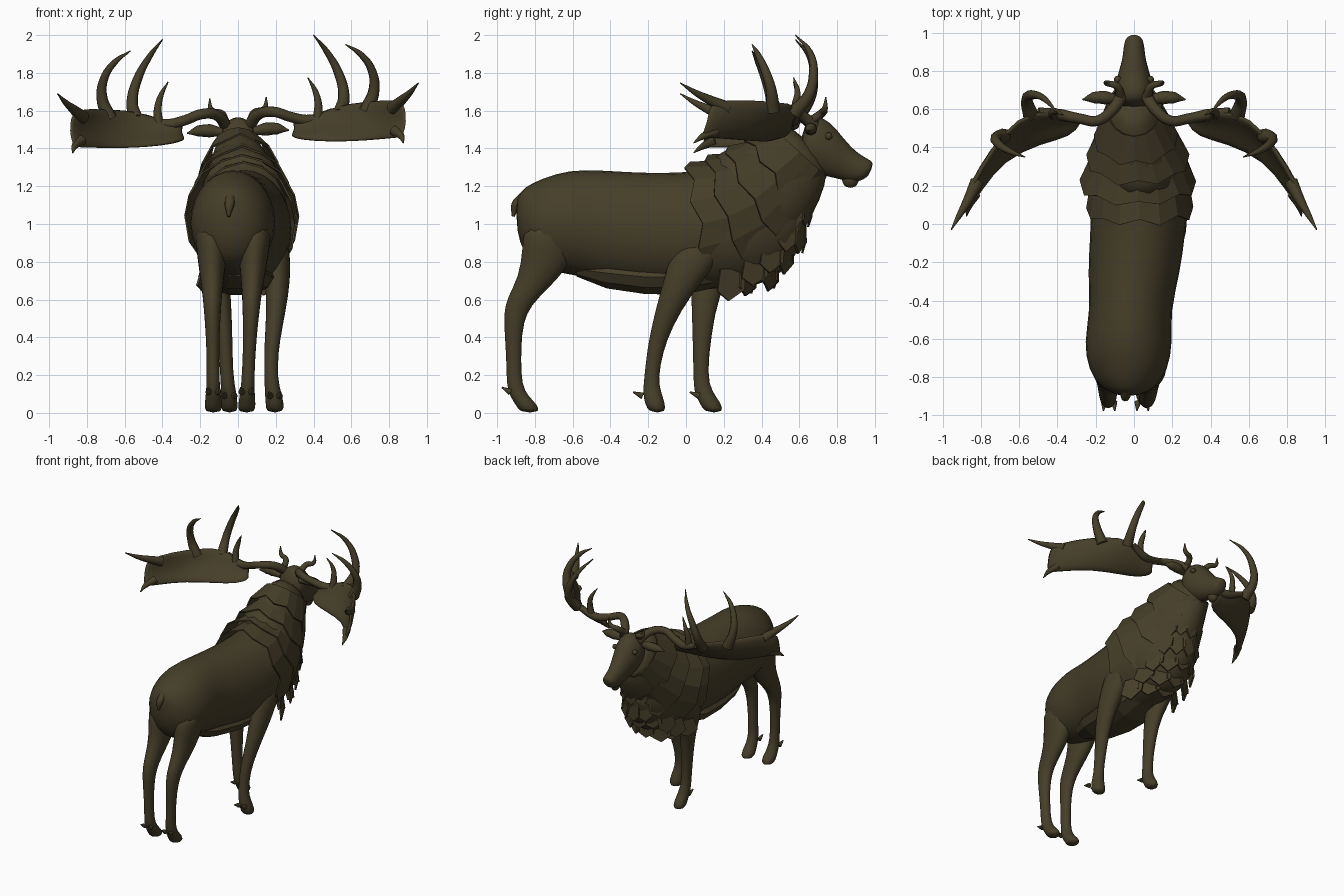
import bpy, bmesh, math, random
from mathutils import Vector

random.seed(4)
hide = bpy.data.materials.new("dark_olive_brown")
hide.diffuse_color = (0.060, 0.048, 0.022, 1)


def finish(name, bm, smooth=True, subsurf=0, thick=0):
    bmesh.ops.recalc_face_normals(bm, faces=bm.faces[:])
    me = bpy.data.meshes.new(name)
    bm.to_mesh(me)
    bm.free()
    ob = bpy.data.objects.new(name, me)
    bpy.context.collection.objects.link(ob)
    me.materials.append(hide)
    for p in me.polygons:
        p.use_smooth = smooth
    if thick:
        m = ob.modifiers.new("thickness", 'SOLIDIFY')
        m.thickness, m.offset = thick, 0
    if subsurf:
        m = ob.modifiers.new("smooth", 'SUBSURF')
        m.levels = m.render_levels = subsurf
    return ob


def add_ring(bm, sec, n, jag=0):
    """Ellipse: x, y, z, half width, half height, tilt of its height axis toward +y."""
    x, y, z, rx, rv, tilt = sec
    t = math.radians(tilt)
    v = Vector((0, math.sin(t), math.cos(t)))
    back = Vector((0, -math.cos(t), math.sin(t)))
    out = []
    for i in range(n):
        a = 2 * math.pi * i / n
        p = Vector((x + rx * math.cos(a), y, z)) + v * rv * math.sin(a)
        if jag:
            p += back * (jag * (1 if i % 2 else -0.4) + random.uniform(-jag, jag) * 0.4)
        out.append(bm.verts.new(p))
    return out


def loft(name, secs, n=14, cap=True, smooth=True, subsurf=1, jag=0, thick=0):
    bm = bmesh.new()
    rings = [add_ring(bm, s, n, jag if k == len(secs) - 1 else 0) for k, s in enumerate(secs)]
    for a, b in zip(rings, rings[1:]):
        for i in range(n):
            j = (i + 1) % n
            bm.faces.new((a[i], a[j], b[j], b[i]))
    if cap:
        bm.faces.new(rings[0])
        bm.faces.new(rings[-1])
    return finish(name, bm, smooth, subsurf, thick)


def tube(name, pts):
    """Tapered round strand through points (x, y, z, radius)."""
    cu = bpy.data.curves.new(name, 'CURVE')
    cu.dimensions, cu.bevel_depth, cu.bevel_resolution = '3D', 1.0, 2
    cu.resolution_u, cu.use_fill_caps = 6, True
    sp = cu.splines.new('BEZIER')
    sp.bezier_points.add(len(pts) - 1)
    for b, p in zip(sp.bezier_points, pts):
        b.co, b.radius = p[:3], p[3]
        b.handle_left_type = b.handle_right_type = 'AUTO'
    cu.materials.append(hide)
    ob = bpy.data.objects.new(name, cu)
    bpy.context.collection.objects.link(ob)
    bpy.ops.object.select_all(action='DESELECT')
    ob.select_set(True)
    bpy.context.view_layer.objects.active = ob
    bpy.ops.object.convert(target='MESH')


# body, neck and head
loft("torso", [(-.03, -.90, 1.06, .05, .08, 0), (-.03, -.86, 1.01, .15, .19, 0),
               (-.03, -.76, 1.0, .215, .25, 0), (-.03, -.62, 1.01, .24, .285, 0),
               (-.02, -.46, .995, .215, .30, 0), (0, -.25, .965, .25, .315, 0),
               (.02, -.05, .96, .255, .32, 0), (.03, .12, .97, .265, .325, 0),
               (.03, .30, .98, .26, .325, 0), (.02, .45, .98, .215, .30, 0),
               (.02, .57, 1.02, .15, .22, 0), (.02, .65, 1.08, .08, .12, 0)])
loft("neck", [(.03, .20, 1.07, .26, .31, -20), (.03, .38, 1.13, .235, .32, -35),
              (.02, .50, 1.24, .19, .27, -42), (0, .59, 1.35, .14, .21, -48),
              (0, .66, 1.43, .10, .15, -40)])
loft("head", [(0, .61, 1.46, .08, .10, 10), (0, .66, 1.44, .105, .14, 14),
              (0, .715, 1.41, .105, .15, 18), (0, .80, 1.345, .08, .108, 25),
              (0, .86, 1.31, .062, .085, 27), (0, .915, 1.285, .057, .078, 25),
              (0, .96, 1.285, .05, .055, 20), (0, .982, 1.29, .03, .035, 20)])
loft("chin_beard", [(0, .87, 1.27, .04, .055, 90), (0, .87, 1.22, .038, .05, 90),
                    (0, .87, 1.19, .015, .025, 90)], n=8)
tube("tail", [(-.04, -.86, 1.14, .03), (-.045, -.90, 1.10, .026), (-.05, -.915, 1.04, .008)])

# hind legs: foot x, top x
for name, foot, top in (("left", -.13, -.14), ("right", .045, .09)):
    prof = [(-.72, 1.02, .10, .15), (-.72, .86, .085, .15), (-.775, .72, .066, .115),
            (-.865, .61, .052, .085), (-.905, .53, .046, .062), (-.915, .42, .038, .047),
            (-.912, .28, .034, .04), (-.91, .15, .036, .042), (-.885, .09, .042, .05),
            (-.845, .045, .048, .06), (-.825, 0, .046, .055)]
    loft("hind_leg_" + name, [(foot + (top - foot) * z, y, z, rx, ry, 90)
                              for y, z, rx, ry in prof], n=12)
    for s in (-1, 1):
        tube("hind_dewclaw", [(foot + s * .025, -.93, .11, .018), (foot + s * .03, -.975, .135, .004)])

# front legs, mid stride
front = {
    "right": [(.19, .10, .95, .08, .16), (.205, .03, .78, .08, .13), (.21, -.06, .62, .06, .085),
              (.19, -.13, .45, .046, .056), (.175, -.165, .32, .039, .044),
              (.175, -.185, .18, .036, .038), (.185, -.18, .11, .045, .05),
              (.195, -.165, .05, .05, .056), (.195, -.15, 0, .048, .045)],
    "left": [(-.14, .20, .95, .08, .16), (-.13, .14, .78, .08, .12), (-.09, .10, .62, .055, .075),
             (-.07, .085, .42, .042, .052), (-.06, .075, .2, .034, .037),
             (-.05, .09, .11, .042, .05), (-.045, .13, .05, .045, .06), (-.045, .15, 0, .045, .05)]}
for name, prof in front.items():
    loft("front_leg_" + name, [p + (90,) for p in prof], n=12)
    x, y = prof[-1][:2]
    for s in (-1, 1):
        tube("front_dewclaw", [(x + s * .025, y - .08, .09, .018), (x + s * .03, y - .13, .11, .004)])

# layered shaggy mane collars
collars = [((0, .60, 1.38, .14, .19, -48), (.01, .46, 1.26, .215, .25, -35)),
           ((.01, .50, 1.24, .18, .25, -40), (.02, .36, 1.13, .265, .31, -28)),
           ((.02, .40, 1.12, .22, .29, -32), (.02, .22, 1.04, .30, .34, -18)),
           ((.03, .30, 1.05, .24, .30, -22), (.03, .07, 1.0, .275, .33, -10))]
for k, (a, b) in enumerate(collars):
    loft("mane_collar_%d" % k, [a, b], n=16, cap=False, smooth=False, subsurf=0, jag=.025, thick=.01)

# hanging chest tufts, rows following the chest line
bm = bmesh.new()
rows = [(.70, 1.24, .09), (.67, 1.12, .12), (.64, 1.01, .14), (.57, .90, .17), (.49, .81, .19), (.37, .76, .2)]
for y, z, half in rows:
    for i in range(5):
        a = (i - 2) * .55
        out = Vector((math.sin(a), math.cos(a), 0))
        side = Vector((math.cos(a), -math.sin(a), 0)) * half * .36
        p = Vector((.02 + half * math.sin(a), y - half * (1 - math.cos(a)) - .015, z))
        L = random.uniform(.12, .17)
        down = Vector((0, -.03, -L))
        vs = [p - side, p + side, p + side * 1.1 + down * .7 + out * .025,
              p + down + out * .02, p - side * 1.1 + down * .65 + out * .025]
        bm.faces.new([bm.verts.new(v) for v in vs])
finish("chest_tufts", bm, smooth=False, thick=.012)

# belly fringe
loft("belly_fringe", [(-.02, -.58, .76, .08, .04, 0), (-.01, -.42, .74, .15, .085, 0),
                      (0, -.22, .72, .18, .095, 0), (.01, -.02, .72, .19, .10, 0),
                      (.02, .16, .74, .15, .08, 0)], n=10, smooth=False, subsurf=0)

# ears, eyes and antlers on both sides; the head rolls slightly to the left
for s, label in ((1, "right"), (-1, "left")):
    def place(p):
        x = p[0] * s
        return (x, p[1], p[2] + x * .03 - .012) + tuple(p[3:])

    def strand(name, *pts):
        tube(name + "_" + label, [place(p) for p in pts])

    strand("ear", (.08, .65, 1.50, .02), (.15, .66, 1.51, .035), (.21, .66, 1.51, .03), (.27, .65, 1.50, .003))
    bm = bmesh.new()
    bmesh.ops.create_icosphere(bm, subdivisions=2, radius=.02)
    bmesh.ops.translate(bm, verts=bm.verts[:], vec=(s * .085, .755, 1.465))
    finish("eye_" + label, bm)

    # main beam and tines
    strand("antler_beam", (.06, .68, 1.53, .032), (.11, .60, 1.59, .03), (.19, .54, 1.60, .027),
           (.28, .55, 1.57, .027), (.38, .57, 1.55, .03), (.50, .59, 1.59, .02))
    strand("brow_tine", (.07, .67, 1.56, .024), (.09, .72, 1.60, .02), (.14, .735, 1.62, .016), (.15, .74, 1.68, .003))
    strand("first_tine", (.42, .57, 1.55, .028), (.425, .58, 1.63, .022), (.41, .59, 1.70, .016), (.37, .57, 1.775, .003))
    strand("second_tine", (.54, .57, 1.58, .04), (.56, .65, 1.68, .03), (.53, .675, 1.80, .024),
           (.47, .655, 1.91, .016), (.40, .58, 2.0, .003))
    strand("third_tine", (.68, .46, 1.59, .04), (.72, .45, 1.70, .03), (.71, .42, 1.80, .024),
           (.65, .38, 1.89, .016), (.57, .35, 1.945, .003))
    strand("outer_tine", (.82, .22, 1.60, .036), (.87, .12, 1.645, .025), (.91, .05, 1.68, .016), (.955, -.03, 1.73, .003))
    strand("lower_tine", (.83, .16, 1.48, .03), (.865, .09, 1.45, .018), (.875, .04, 1.415, .003))

    # broad cupped palm between a lower and an upper edge
    low = [(.27, .53, 1.47), (.33, .45, 1.45), (.48, .42, 1.43), (.68, .33, 1.43), (.80, .17, 1.44), (.87, .07, 1.44)]
    high = [(.28, .56, 1.56), (.40, .57, 1.57), (.53, .60, 1.63), (.67, .49, 1.64), (.79, .31, 1.65), (.88, .12, 1.64)]
    bm = bmesh.new()
    grid = []
    for a, b in zip(low, high):
        a, b = Vector(place(a)), Vector(place(b))
        bow = Vector((s * .02, .012, -.012))
        grid.append([bm.verts.new(a.lerp(b, t) + bow * math.sin(math.pi * t)) for t in (0, .33, .67, 1)])
    for a, b in zip(grid, grid[1:]):
        for i in range(3):
            bm.faces.new((a[i], b[i], b[i + 1], a[i + 1]))
    finish("antler_palm_" + label, bm, thick=.03, subsurf=1)
